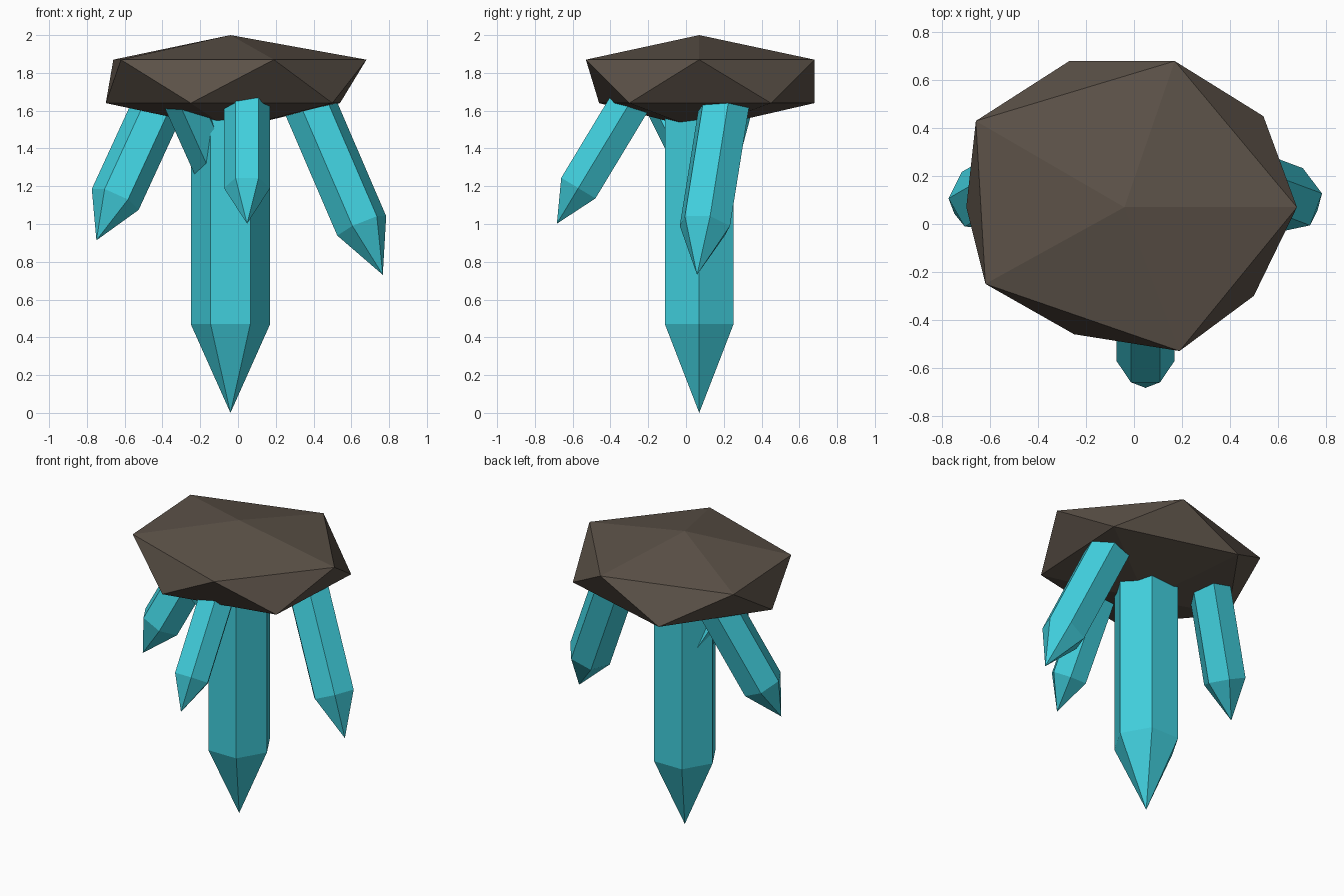
import bpy
import bmesh
from math import cos, sin, radians
from mathutils import Vector

cube = bpy.data.objects.get("Cube")
if cube:
    bpy.data.objects.remove(cube, do_unlink=True)


def make_material(name, color):
    mat = bpy.data.materials.new(name)
    mat.use_nodes = True
    mat.diffuse_color = color
    mat.node_tree.nodes["Principled BSDF"].inputs["Base Color"].default_value = color
    return mat


def finish(bm, name, mat):
    bmesh.ops.recalc_face_normals(bm, faces=bm.faces)
    mesh = bpy.data.meshes.new(name)
    bm.to_mesh(mesh)
    bm.free()
    mesh.materials.append(mat)
    obj = bpy.data.objects.new(name, mesh)
    bpy.context.collection.objects.link(obj)
    return obj


def fan(bm, ring, apex):
    for i, v in enumerate(ring):
        bm.faces.new((v, ring[(i + 1) % len(ring)], apex))


def crystal(name, shoulder, direction, radius, shaft, point):
    """Six-sided shaft behind the shoulder, pyramid point ahead of it."""
    shoulder, d = Vector(shoulder), Vector(direction).normalized()
    flat = Vector((d.x, d.y, 0))
    out = flat.normalized() if flat.length > 0.01 else Vector((0, 1, 0))
    side = d.cross(out)
    side = Vector((0, 0, 1)).cross(out).normalized()
    out = side.cross(d).normalized()
    bm = bmesh.new()
    rings = []
    for center in (shoulder - d * shaft, shoulder):
        rings.append([bm.verts.new(center + radius * (cos(a) * out + sin(a) * side))
                      for a in (radians(30 + 60 * k) for k in range(6))])
    root, neck = rings
    for i in range(6):
        j = (i + 1) % 6
        bm.faces.new((root[i], root[j], neck[j], neck[i]))
    bm.faces.new(root)
    fan(bm, neck, bm.verts.new(shoulder + d * point))
    return finish(bm, name, cyan)


stone = make_material("dark brown stone", (0.107, 0.084, 0.065, 1))
cyan = make_material("cyan crystal", (0.052, 0.62, 0.72, 1))

# Rock: an uneven flattened icosahedron
upper_ring = [(0.68, 0.07), (0.17, 0.68), (-0.66, 0.43), (-0.62, -0.25), (0.19, -0.53)]
lower_ring = [(0.54, 0.45), (-0.27, 0.68), (-0.70, 0.07), (-0.25, -0.46), (0.50, -0.30)]
bm = bmesh.new()
upper = [bm.verts.new((x, y, 1.87)) for x, y in upper_ring]
lower = [bm.verts.new((x, y, 1.64)) for x, y in lower_ring]
fan(bm, upper, bm.verts.new((-0.04, 0.07, 2.0)))
fan(bm, lower, bm.verts.new((-0.04, 0.07, 1.50)))
for i in range(5):
    j = (i + 1) % 5
    bm.faces.new((upper[i], lower[i], upper[j]))
    bm.faces.new((lower[i], lower[j], upper[j]))
finish(bm, "rock", stone)

# Crystals hanging from the rock
crystal("main_crystal", (-0.04, 0.07, 0.47), (0, 0, -1), 0.21, 1.2, 0.47)
crystal("left_crystal", (0.655, 0.10, 0.99), (0.43, -0.16, -1), 0.142, 0.80, 0.285)
crystal("right_crystal", (-0.65, 0.10, 1.13), (-0.46, -0.265, -1), 0.136, 0.68, 0.245)
crystal("front_crystal", (0.048, -0.57, 1.19), (0, -0.517, -0.856), 0.122, 0.60, 0.22)
crystal("inner_crystal", (-0.086, 0.108, 1.224), (0.45, 0.5, -1), 0.118, 0.56, 0.21)
